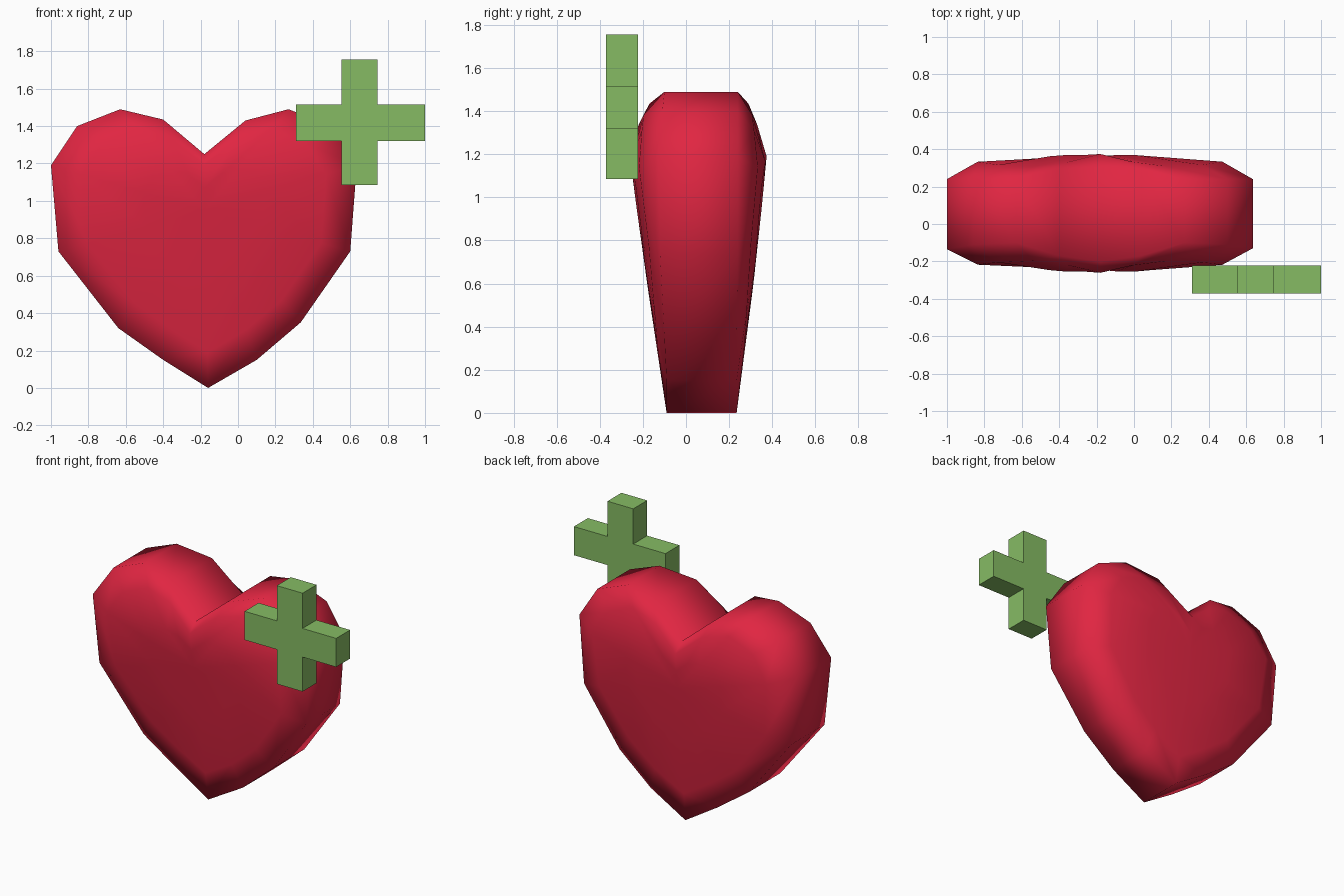
import bpy, bmesh

if "Cube" in bpy.data.objects:
    bpy.data.objects.remove(bpy.data.objects["Cube"])

def material(name, rgb):
    m = bpy.data.materials.new(name)
    m.diffuse_color = (*rgb, 1)
    m.use_nodes = True
    m.node_tree.nodes["Principled BSDF"].inputs["Base Color"].default_value = m.diffuse_color
    return m

def add_object(name, bm, mat):
    bmesh.ops.recalc_face_normals(bm, faces=bm.faces)
    me = bpy.data.meshes.new(name)
    bm.to_mesh(me)
    bm.free()
    me.materials.append(mat)
    ob = bpy.data.objects.new(name, me)
    bpy.context.collection.objects.link(ob)
    return ob

def lerp_table(keys, vals, t):
    for a, b, u, v in zip(keys, keys[1:], vals, vals[1:]):
        if t <= b:
            return u + (v - u) * (t - a) / (b - a)
    return vals[-1]

red = material("heart red", (0.75, 0.019, 0.054))
green = material("cross green", (0.24, 0.50, 0.127))

# Heart: outline as (x, z, rim front y, rim back y), starting at the notch
outline = [
    (-.18, 1.25, -.20, .30), (-.40, 1.435, -.17, .29), (-.63, 1.49, -.10, .24),
    (-.86, 1.40, -.11, .24), (-1.0, 1.19, -.135, .24), (-.96, .73, -.12, .24),
    (-.64, .32, -.10, .235), (-.40, .15, -.09, .235), (-.16, 0, -.09, .235),
    (.10, .15, -.09, .235), (.335, .35, -.10, .235), (.60, .73, -.12, .24),
    (.635, 1.19, -.13, .24), (.50, 1.40, -.11, .24), (.27, 1.49, -.10, .24),
    (.04, 1.43, -.17, .29)]
CX, CZ = -.18, .95
heights = [0, .73, 1.2, 1.38, 1.49]
front_y = [-.09, -.20, -.262, -.21, -.10]
back_y = [.235, .33, .375, .32, .24]

bm = bmesh.new()
n = len(outline)
rims = []
for side, prof, sign in ((2, front_y, 1), (3, back_y, -1)):
    ring = [bm.verts.new((p[0], p[side], p[1])) for p in outline]
    rims.append(ring)
    # domed cheek: two shrinking rings and a centre point
    for s in (.8, .4):
        inner = []
        for p in outline:
            x, z = CX + (p[0] - CX) * s, CZ + (p[1] - CZ) * s
            y = lerp_table(heights, prof, z) + sign * .035 * ((x - CX) / .64) ** 2
            inner.append(bm.verts.new((x, y, z)))
        for i in range(n):
            j = (i + 1) % n
            bm.faces.new((ring[i], ring[j], inner[j], inner[i]))
        ring = inner
    c = bm.verts.new((CX, lerp_table(heights, prof, CZ), CZ))
    for i in range(n):
        bm.faces.new((ring[i], ring[(i + 1) % n], c))
# rim band joining front and back
for i in range(n):
    j = (i + 1) % n
    bm.faces.new((rims[0][i], rims[0][j], rims[1][j], rims[1][i]))
for f in bm.faces:
    f.smooth = True
bm.edges.get((rims[0][0], rims[1][0])).smooth = False  # notch crease
add_object("heart", bm, red)

# Plus-shaped cross: one extruded outline
x0, x1, x2, x3 = .31, .553, .747, 1.0
z0, z1, z2, z3 = 1.085, 1.32, 1.515, 1.755
profile = [(x1, z0), (x2, z0), (x2, z1), (x3, z1), (x3, z2), (x2, z2),
           (x2, z3), (x1, z3), (x1, z2), (x0, z2), (x0, z1), (x1, z1)]
bm = bmesh.new()
face = bm.faces.new([bm.verts.new((x, -.372, z)) for x, z in profile])
ext = bmesh.ops.extrude_face_region(bm, geom=[face], use_keep_orig=True)
bmesh.ops.translate(bm, vec=(0, .15, 0),
                    verts=[v for v in ext["geom"] if isinstance(v, bmesh.types.BMVert)])
add_object("plus_cross", bm, green)
